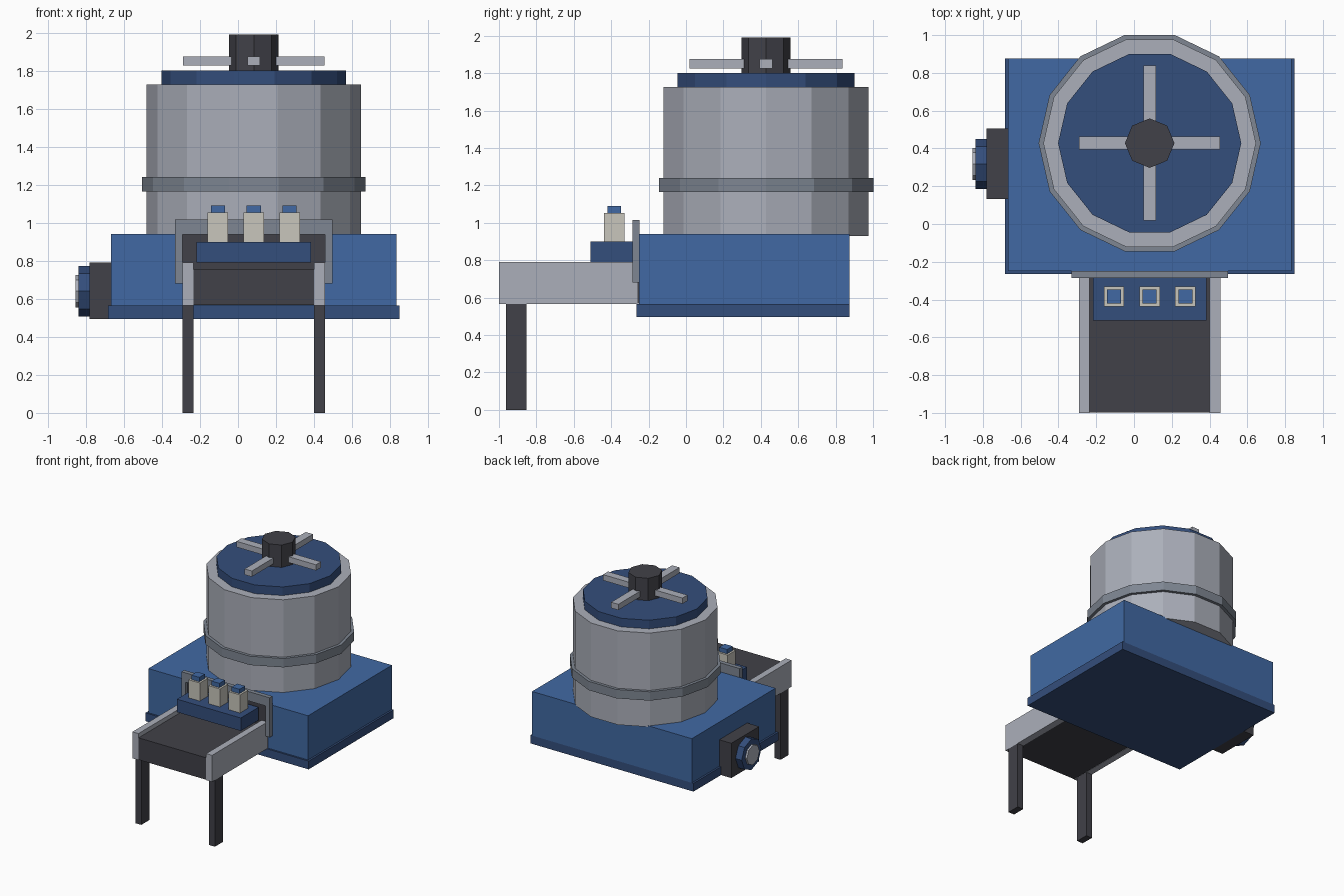
import bpy
import bmesh
from math import cos, sin, tau
from mathutils import Matrix, Vector

if "Cube" in bpy.data.objects:
    bpy.data.objects.remove(bpy.data.objects["Cube"])


def material(name, hex_code):
    def channel(i):
        c = int(hex_code[i:i + 2], 16) / 255
        return c / 12.92 if c < 0.04 else ((c + 0.055) / 1.055) ** 2.4
    colour = (channel(0), channel(2), channel(4), 1)
    mat = bpy.data.materials.new(name)
    mat.use_nodes = True
    mat.diffuse_color = colour
    bsdf = next(n for n in mat.node_tree.nodes if n.type == 'BSDF_PRINCIPLED')
    bsdf.inputs["Base Color"].default_value = colour
    return mat


BLUE = material("body blue", "4169A3")
NAVY = material("navy trim", "344E7C")
STEEL = material("light steel", "ABAFBA")
GREY = material("band grey", "7E8692")
DARK = material("charcoal", "414148")
CREAM = material("cream", "C8C6BC")


def finish(name, bm, mat):
    bmesh.ops.recalc_face_normals(bm, faces=bm.faces)
    mesh = bpy.data.meshes.new(name)
    bm.to_mesh(mesh)
    bm.free()
    mesh.materials.append(mat)
    obj = bpy.data.objects.new(name, mesh)
    bpy.context.collection.objects.link(obj)
    return obj


def box(name, mat, x, y, z):
    """Box given by its (low, high) limits on each axis."""
    bm = bmesh.new()
    centre = Vector([(a + b) / 2 for a, b in (x, y, z)])
    size = [b - a for a, b in (x, y, z)]
    bmesh.ops.create_cube(bm, size=1, matrix=Matrix.Translation(centre) @ Matrix.Diagonal((*size, 1)))
    return finish(name, bm, mat)


def extrude(name, mat, points, offset):
    """Solid made by pushing a flat outline along an offset."""
    bm = bmesh.new()
    face = bm.faces.new([bm.verts.new(p) for p in points])
    result = bmesh.ops.extrude_face_region(bm, geom=[face], use_keep_orig=True)
    moved = [g for g in result["geom"] if isinstance(g, bmesh.types.BMVert)]
    bmesh.ops.translate(bm, verts=moved, vec=offset)
    return finish(name, bm, mat)


def ring_angles(sides):
    return [tau * i / sides for i in range(sides)]


def upright_prism(name, mat, radius, sides, low, high):
    points = [(MID + radius * cos(a), DRUM_Y + radius * sin(a), low) for a in ring_angles(sides)]
    return extrude(name, mat, points, (0, 0, high - low))


def side_prism(name, mat, radius, sides, outer, inner):
    points = [(outer, 0.318 + radius * cos(a), 0.64 + radius * sin(a)) for a in ring_angles(sides)]
    return extrude(name, mat, points, (inner - outer, 0, 0))


MID = 0.083      # shared centre line of the machine
DRUM_Y = 0.428


def around(half, centre=MID):
    return (centre - half, centre + half)


# Housing
box("base_plate", NAVY, around(0.766), (-0.265, 0.875), (0.495, 0.565))
box("housing", BLUE, around(0.75), (-0.25, 0.875), (0.565, 0.94))

# Drum with band, lid and spoked handle
upright_prism("drum", STEEL, 0.563, 14, 0.93, 1.727)
upright_prism("drum_band", GREY, 0.588, 14, 1.165, 1.24)
upright_prism("drum_lid", NAVY, 0.485, 14, 1.72, 1.8)
upright_prism("handle_hub", DARK, 0.131, 8, 1.79, 1.99)
for side, sign in (("right", -1), ("left", 1)):
    box(side + "_spoke", STEEL, sorted((MID + sign * 0.1, MID + sign * 0.373)),
        around(0.034, DRUM_Y), (1.826, 1.875))
for side, sign in (("front", -1), ("back", 1)):
    box(side + "_spoke", STEEL, around(0.034),
        sorted((DRUM_Y + sign * 0.1, DRUM_Y + sign * 0.41)), (1.826, 1.875))

# Side motor
box("motor_block", DARK, (-0.78, -0.66), (0.132, 0.506), (0.495, 0.79))
side_prism("motor_knob", NAVY, 0.132, 8, -0.838, -0.775)
side_prism("motor_cap", STEEL, 0.085, 8, -0.854, -0.83)

# Hatch frame and its dark opening
arch = [(-0.414, 0.68), (-0.414, 1.016), (0.414, 1.016), (0.414, 0.68),
        (0.375, 0.68), (0.375, 0.937), (-0.375, 0.937), (-0.375, 0.68)]
extrude("hatch_frame", GREY, [(MID + x, -0.285, z) for x, z in arch], (0, 0.037, 0))
box("hatch_opening", DARK, around(0.375), (-0.258, -0.249), (0.57, 0.937))

# Conveyor with rails and legs
box("conveyor_belt", DARK, around(0.32), (-0.998, -0.25), (0.567, 0.753))
for side, sign in (("right", -1), ("left", 1)):
    width = around(0.028, MID + sign * 0.346)
    box(side + "_rail", STEEL, width, (-1.0, -0.25), (0.565, 0.79))
    box(side + "_leg", DARK, width, (-0.962, -0.853), (0, 0.565))

# Control box with three capped posts
box("control_box", NAVY, around(0.3), (-0.51, -0.27), (0.79, 0.9))
for i in range(3):
    x = MID + (i - 1) * 0.189
    box(f"post_{i + 1}", CREAM, around(0.054, x), around(0.054, -0.384), (0.89, 1.053))
    box(f"post_button_{i + 1}", BLUE, around(0.037, x), around(0.037, -0.384), (1.045, 1.09))
